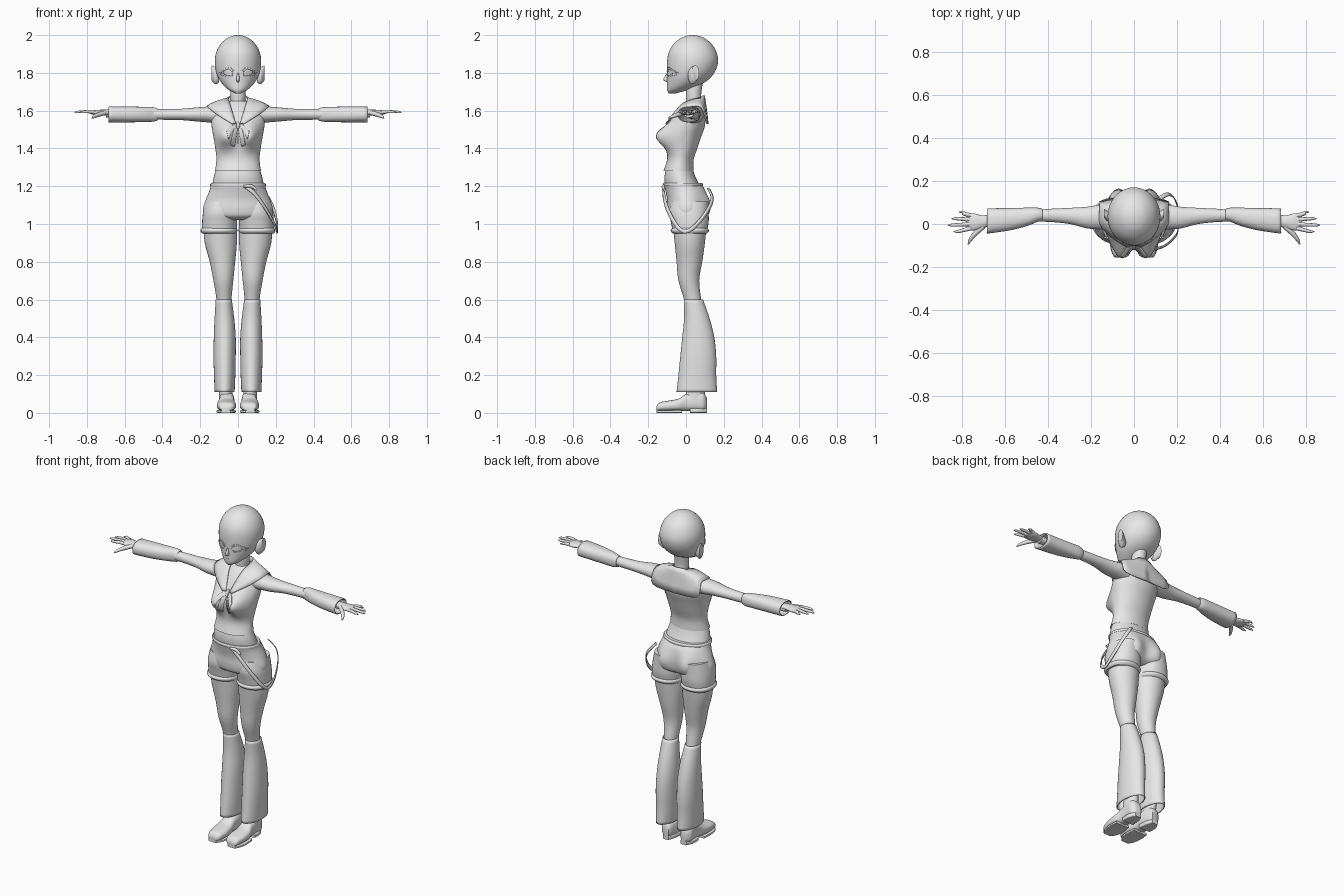
import bpy
import bmesh
import math
from mathutils import Vector

cube = bpy.data.objects.get("Cube")
if cube:
    bpy.data.objects.remove(cube, do_unlink=True)

colour = (.8, .8, .8, 1)
grey = bpy.data.materials.new("plain_grey")
grey.use_nodes = True
grey.diffuse_color = colour
grey.node_tree.nodes["Principled BSDF"].inputs["Base Color"].default_value = colour


def finish(name, bm, mirror=False, thick=0, target=None, offset=.004):
    """Turn a bmesh into a smooth object with its modifiers."""
    bmesh.ops.recalc_face_normals(bm, faces=bm.faces)
    mesh = bpy.data.meshes.new(name)
    bm.to_mesh(mesh)
    bm.free()
    mesh.materials.append(grey)
    for polygon in mesh.polygons:
        polygon.use_smooth = True
    mesh.set_sharp_from_angle(angle=math.radians(45))
    obj = bpy.data.objects.new(name, mesh)
    bpy.context.collection.objects.link(obj)
    if target:
        drape = obj.modifiers.new("drape", "SHRINKWRAP")
        drape.target = target
        drape.wrap_method = "PROJECT"
        drape.wrap_mode = "ABOVE_SURFACE"
        drape.use_project_y = True
        drape.offset = offset
    if thick:
        obj.modifiers.new("thickness", "SOLIDIFY").thickness = thick
    if mirror:
        obj.modifiers.new("mirror", "MIRROR")
    return obj


def spline(points, steps=4):
    """Catmull-Rom curve through tuples of any length."""
    padded = [points[0], *points, points[-1]]
    curve = []
    for before, start, end, after in zip(padded, padded[1:], padded[2:], padded[3:]):
        for step in range(steps):
            t = step / steps
            curve.append([q + t / 2 * (r - p + t * (2 * p - 5 * q + 4 * r - u + t * (3 * (q - r) + u - p)))
                          for p, q, r, u in zip(before, start, end, after)])
    return curve + [list(points[-1])]


def skin(bm, rows, closed=False):
    """Join rows of vertices with quads; closed rows become a capped tube."""
    for row, following in zip(rows, rows[1:]):
        count = len(row)
        for i in range(count if closed else count - 1):
            j = (i + 1) % count
            bm.faces.new((row[i], row[j], following[j], following[i]))


def loft(name, rings, axis="z", power=2, sides=32, caps=True, deform=None, **options):
    """Rings hold the position on the axis, then low and high on both cross axes."""
    bm = bmesh.new()
    rows = []
    for t, a_low, a_high, b_low, b_high in spline(rings):
        row = []
        for i in range(sides):
            angle = math.tau * i / sides
            c, s = math.cos(angle), math.sin(angle)
            a = (a_low + a_high) / 2 + (a_high - a_low) / 2 * math.copysign(abs(c) ** (2 / power), c)
            b = (b_low + b_high) / 2 + (b_high - b_low) / 2 * math.copysign(abs(s) ** (2 / power), s)
            point = Vector({"x": (t, a, b), "y": (a, t, b), "z": (a, b, t)}[axis])
            if deform:
                deform(point)
            row.append(bm.verts.new(point))
        rows.append(row)
    skin(bm, rows, closed=True)
    if caps:
        bm.faces.new(rows[0])
        bm.faces.new(rows[-1])
    return finish(name, bm, **options)


def body(name, rings, **options):
    """Upright loft centred on x, from height, half width, front and back."""
    return loft(name, [(z, -half, half, front, back) for z, half, front, back in rings], **options)


def arm(name, rings, height=1.58, **options):
    """Sideways loft at arm height, from x, front, back and half height."""
    return loft(name, [(x, front, back, height - half, height + half) for x, front, back, half in rings],
                axis="x", mirror=True, **options)


def path_frames(points):
    """Positions along a smooth path with their tangents."""
    path = spline(points)
    for i, point in enumerate(path):
        ahead, behind = path[min(i + 1, len(path) - 1)], path[max(i - 1, 0)]
        yield point, Vector(ahead[:3]) - Vector(behind[:3])


def tube(name, points, sides=10, **options):
    """Round tube through x, y, z, radius."""
    bm = bmesh.new()
    rows = []
    for (x, y, z, radius), tangent in path_frames(points):
        u = tangent.cross(Vector((0, 0, 1))).normalized() * radius
        v = tangent.cross(u).normalized() * radius
        angles = [math.tau * i / sides for i in range(sides)]
        rows.append([bm.verts.new(Vector((x, y, z)) + u * math.cos(k) + v * math.sin(k)) for k in angles])
    skin(bm, rows, closed=True)
    bm.faces.new(rows[0])
    bm.faces.new(rows[-1])
    return finish(name, bm, **options)


def sheet(name, first, second, bulge=0, cuts=4, **options):
    """Sheet spanning two edge curves, with an optional upward bulge."""
    bm = bmesh.new()
    rows = []
    for k in range(cuts + 1):
        t = k / cuts
        lift = Vector((0, 0, bulge * t * (1 - t)))
        rows.append([bm.verts.new(Vector(p).lerp(Vector(q), t) + lift)
                     for p, q in zip(spline(first), spline(second))])
    skin(bm, rows)
    return finish(name, bm, **options)


def plate(name, top, bottom, target, thick=.005, **options):
    """Mirrored thin plate between two x, z edges, draped on a front."""
    first, second = ([(x, -.4, z) for x, z in edge] for edge in (top, bottom))
    return sheet(name, first, second, target=target, thick=thick, mirror=True, **options)


def bump(point, x, z, width, height):
    return math.exp(-((abs(point.x) - x) / width) ** 2 - ((point.z - z) / height) ** 2)


def bust(point):
    if point.y < 0:
        point.y -= .07 * bump(point, .066, 1.465, .05, .06)


def seat(point):
    if point.y > 0:
        point.y += .03 * bump(point, .08, 1.09, .05, .08)


# Head with a domed skull, nose, ears and neck
jaw = [(1.69, .01, -.09, -.06), (1.71, .05, -.1, .01), (1.75, .09, -.1, .1), (1.8, .115, -.1, .15)]
skull = []
for degrees in (0, 20, 40, 60, 75, 85):
    across, up = math.cos(math.radians(degrees)), math.sin(math.radians(degrees))
    skull.append((1.86 + .14 * up, .123 * across, .035 - .135 * across, .035 + .135 * across))
head = body("head", jaw + skull, sides=48)
body("nose", [(1.75, .005, -.1, -.09), (1.765, .009, -.12, -.09), (1.8, .004, -.1, -.09)], sides=12)
loft("ears", [(.1, .02, .05, 1.75, 1.8), (.12, .01, .06, 1.74, 1.83), (.14, .03, .07, 1.76, 1.84)],
     axis="x", sides=20, mirror=True)
body("neck", [(1.6, .06, -.02, .1), (1.64, .04, 0, .09), (1.68, .04, 0, .08), (1.75, .04, 0, .09)])

# Face details
plate("upper_lashes", [(.02, 1.81), (.05, 1.83), (.1, 1.8)], [(.02, 1.8), (.05, 1.82), (.09, 1.8)], head)
plate("eyes", [(.03, 1.8), (.05, 1.82), (.08, 1.81)], [(.03, 1.79), (.05, 1.78), (.07, 1.79)],
      head, thick=.002, offset=.001)
plate("lower_lashes", [(.03, 1.79), (.05, 1.785), (.09, 1.8)], [(.03, 1.785), (.05, 1.78), (.09, 1.79)], head)
plate("mouth", [(0, 1.733), (.01, 1.735)], [(0, 1.73), (.01, 1.733)], head, thick=.002, offset=.001)

# Torso: cropped top over a bare midriff
shirt = body("shirt", [
    (1.28, .122, -.12, .04), (1.34, .114, -.1, .04), (1.4, .12, -.1, .06), (1.46, .13, -.1, .08),
    (1.52, .14, -.09, .1), (1.58, .14, -.06, .1), (1.62, .11, -.03, .1), (1.65, .05, 0, .09)],
    sides=64, deform=bust)
body("midriff", [(1.19, .14, -.11, .08), (1.25, .128, -.114, .05), (1.31, .11, -.1, .03)])

# Wide collar with a square back panel
neckline = [(.01, -.1, 1.53), (.04, -.03, 1.63), (.05, .03, 1.66), (.05, .07, 1.67), (.04, .09, 1.68), (0, .1, 1.68)]
hem = [(.03, -.11, 1.53), (.11, -.06, 1.58), (.16, 0, 1.62), (.16, .08, 1.62), (.15, .11, 1.54), (0, .12, 1.53)]
sheet("collar", neckline, hem, bulge=.03, thick=.006, mirror=True)

# Chest ribbon
plate("ribbon_loops", [(0, 1.53), (.03, 1.52), (.06, 1.49)], [(0, 1.51), (.03, 1.49), (.05, 1.45)], shirt)
plate("ribbon_tails", [(0, 1.52), (.01, 1.47), (.02, 1.41)], [(.02, 1.51), (.03, 1.47), (.04, 1.42)], shirt)
plate("ribbon_knot", [(0, 1.54), (.01, 1.53)], [(0, 1.5), (.01, 1.51)], shirt, offset=.009)

# Shorts with waistband and turned cuffs
body("shorts_hips", [(1.02, .08, -.05, .07), (1.04, .17, -.09, .1), (1.08, .185, -.1, .11),
                     (1.13, .17, -.1, .11), (1.18, .15, -.11, .1), (1.21, .143, -.118, .08)],
     sides=64, deform=seat)
body("waistband", [(1.2, .147, -.121, .09), (1.21, .148, -.122, .09), (1.217, .143, -.118, .085)])
loft("shorts_legs", [(.96, .01, .19, -.07, .11), (1.01, .005, .19, -.08, .12), (1.06, .005, .185, -.09, .12),
                     (1.12, .01, .17, -.08, .12)], power=2.2, mirror=True)
loft("shorts_cuffs", [(.95, .01, .19, -.07, .11), (.96, .004, .197, -.08, .12), (.97, .004, .197, -.08, .12),
                      (.98, .01, .19, -.07, .11)], power=2.2, mirror=True)

# Loose strap hanging round the left hip
strap = [(.04, -.12, 1.2), (.09, -.12, 1.16), (.15, -.1, 1.08), (.2, -.05, .99), (.21, 0, .96),
         (.21, .06, 1), (.19, .12, 1.08), (.16, .14, 1.14), (.12, .12, 1.19)]
edges = [[], []]
for point, tangent in path_frames(strap):
    across = tangent.cross(Vector((point[0], point[1], 0))).normalized() * .01
    edges[0].append(Vector(point) + across)
    edges[1].append(Vector(point) - across)
sheet("hip_strap", *edges, cuts=1, thick=.005)
tube("strap_clip", [(.03, -.12, 1.2, .006), (.07, -.12, 1.2, .009), (.1, -.12, 1.18, .006)])

# Legs, flared leggings and ankles
loft("thighs", [(.5, .04, .11, .01, .09), (.6, .035, .114, -.01, .08), (.7, .025, .13, -.04, .07),
                (.8, .015, .15, -.05, .086), (.9, .006, .176, -.06, .1), (1, .005, .185, -.07, .11)],
     mirror=True)
loft("flared_leggings", [(.11, .018, .124, -.05, .165), (.2, .014, .127, -.04, .16), (.3, .012, .13, -.03, .16),
                         (.4, .012, .128, -.02, .15), (.5, .02, .124, -.01, .125),
                         (.6, .033, .118, -.012, .09)], caps=False, thick=.005, mirror=True)
loft("ankles", [(.06, .03, .1, 0, .1), (.12, .03, .1, 0, .1), (.3, .04, .1, .02, .11)], mirror=True)

# Shoes with flat soles and low heels
loft("shoes", [(-.156, .04, .09, .01, .035), (-.14, .02, .1, .01, .055), (-.09, .01, .11, .01, .065),
               (-.04, .015, .11, .01, .075), (0, .02, .1, .01, .1), (.05, .02, .1, .01, .115),
               (.09, .03, .1, .01, .11), (.11, .04, .08, .02, .08)], axis="y", power=2.6, mirror=True)
loft("front_soles", [(-.155, .04, .09, 0, .014), (-.13, .02, .105, 0, .014), (-.08, .01, .114, 0, .014),
                     (-.02, .02, .11, 0, .016)], axis="y", power=6, mirror=True)
loft("heels", [(.02, .02, .1, 0, .025), (.07, .025, .1, 0, .025), (.11, .04, .08, 0, .025)],
     axis="y", power=6, mirror=True)

# Arms and loose forearm sleeves
arm("arms", [(.1, -.03, .095, .05), (.16, -.025, .09, .042), (.22, -.02, .08, .037), (.3, 0, .075, .03),
             (.4, .01, .07, .028), (.5, .01, .06, .025), (.6, 0, .05, .02), (.7, -.01, .04, .016)])
arm("sleeves", [(.425, .017, .07, .032), (.45, .01, .076, .038), (.5, -.01, .076, .04), (.58, -.03, .074, .042),
                (.685, -.045, .073, .042)], caps=False, thick=.006, power=2.3)

# Hands with four tapered fingers and a thumb
arm("palms", [(.67, -.01, .04, .015), (.71, -.02, .04, .015), (.75, -.03, .05, .014), (.78, -.02, .04, .008)],
    height=1.59)
fingers = {"index_fingers": .84, "middle_fingers": .866, "ring_fingers": .85, "little_fingers": .815}
for i, (name, tip) in enumerate(fingers.items()):
    base, spread = .02 * i - .02, .03 * i - .035
    tube(name, [(.76, base, 1.592, .01), (.79, (base + spread) / 2, 1.595, .009),
                (tip - .02, spread, 1.593, .007), (tip, spread, 1.59, .002)], mirror=True)
tube("thumbs", [(.7, -.01, 1.59, .012), (.735, -.04, 1.58, .012), (.76, -.07, 1.57, .009),
                (.772, -.095, 1.56, .003)], mirror=True)
